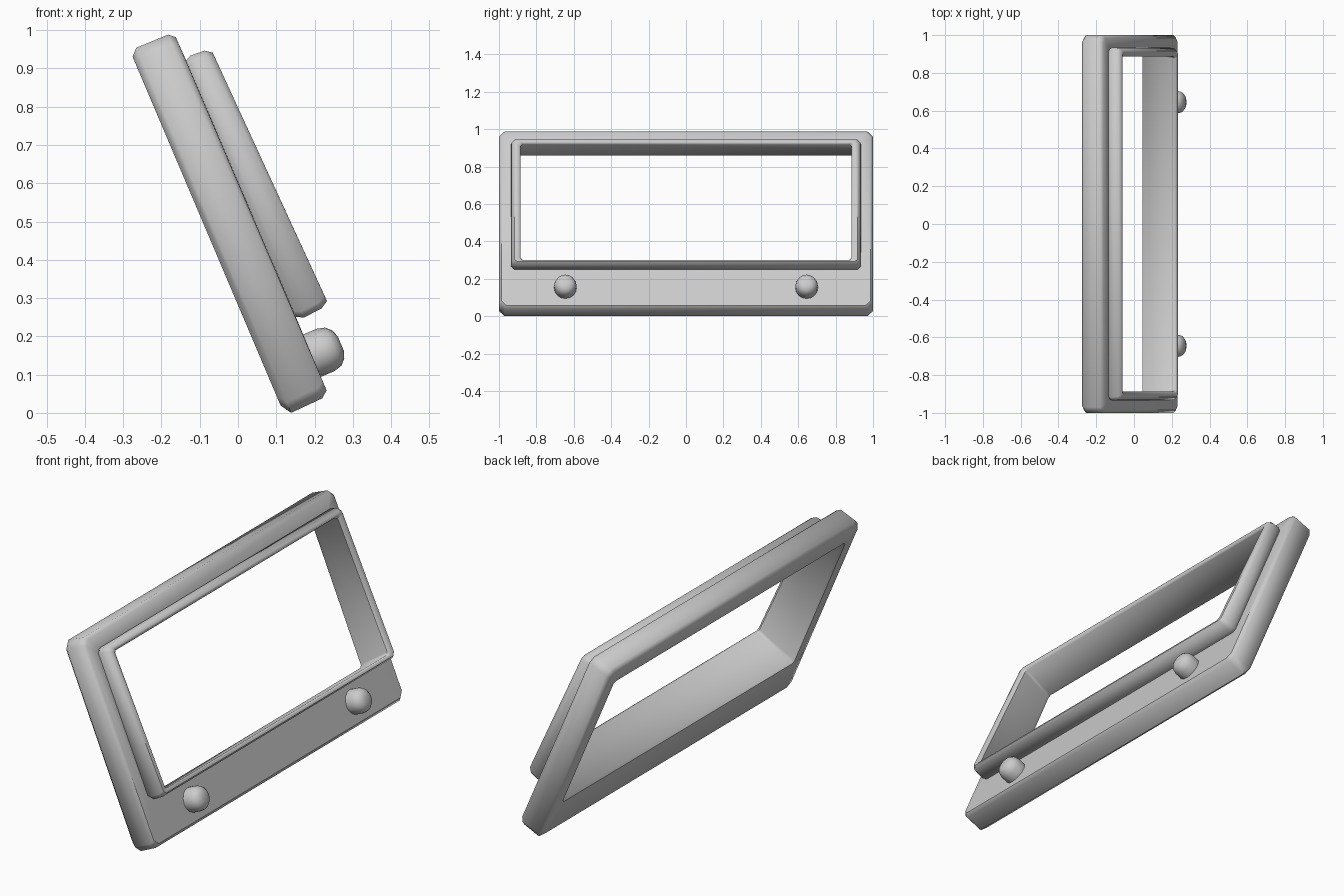
import bpy, bmesh, math
from mathutils import Vector

if "Cube" in bpy.data.objects:
    bpy.data.objects.remove(bpy.data.objects["Cube"])

A = math.radians(23)
N = Vector((math.cos(A), 0, math.sin(A)))    # outward normal of the tilted face
U = Vector((-math.sin(A), 0, math.cos(A)))   # up along the tilted face


def place(n, y, u):
    return N * n + U * u + Vector((0, y, 0))


def finish(name, bm, angle):
    bmesh.ops.recalc_face_normals(bm, faces=bm.faces)
    mesh = bpy.data.meshes.new(name)
    bm.to_mesh(mesh)
    bm.free()
    ob = bpy.data.objects.new(name, mesh)
    bpy.context.collection.objects.link(ob)
    bpy.ops.object.select_all(action='DESELECT')
    ob.select_set(True)
    bpy.context.view_layer.objects.active = ob
    bpy.ops.object.shade_smooth_by_angle(angle=math.radians(angle))
    return ob


def outline(h, u0, u1, c):
    # rectangle with cut corners
    return [(h - c, u0), (h, u0 + c), (h, u1 - c), (h - c, u1),
            (-h + c, u1), (-h, u1 - c), (-h, u0 + c), (-h + c, u0)]


# frame body: loops run round the section (n at bottom, n at top, half width, u0, u1, corner)
loops = [
    (.110, .110, .920, .145, .888, .012),   # back opening edge
    (.110, .110, .984, -.026, .964, .025),  # back face
    (.128, .128, 1.00, -.054, .982, .03),   # back chamfer
    (.218, .218, 1.00, -.051, .981, .03),   # outer side
    (.236, .234, .986, -.036, .967, .025),  # front chamfer
    (.237, .235, .925, .172, .900, .015),   # foot of raised rim
    (.256, .250, .935, .162, .908, .018),
    (.308, .290, .932, .166, .905, .018),   # rim side
    (.328, .307, .917, .178, .892, .015),   # rim face
    (.328, .307, .897, .188, .880, .012),
    (.316, .295, .886, .194, .872, .012),   # front opening edge
    (.125, .125, .915, .151, .883, .012),   # flared opening wall
]
bm = bmesh.new()
rings = []
for nb, nt, h, u0, u1, c in loops:
    rings.append([bm.verts.new(place(nb + (nt - nb) * (u - u0) / (u1 - u0), y, u))
                  for y, u in outline(h, u0, u1, c)])
for i, a in enumerate(rings):
    b = rings[(i + 1) % len(rings)]
    for j in range(8):
        k = (j + 1) % 8
        bm.faces.new((a[j], a[k], b[k], b[j]))
finish("frame_body", bm, 46)

# two rounded knobs on the lower panel
profile = [(.22, .056), (.24, .060), (.275, .060), (.297, .054), (.311, .040), (.318, .020)]
SIDES = 16
for name, yc in (("left_knob", -.645), ("right_knob", .645)):
    bm = bmesh.new()
    rings = [[bm.verts.new(place(n, yc + r * math.cos(t), .062 + r * math.sin(t)))
              for t in (2 * math.pi * i / SIDES for i in range(SIDES))]
             for n, r in profile]
    for a, b in zip(rings, rings[1:]):
        for j in range(SIDES):
            k = (j + 1) % SIDES
            bm.faces.new((a[j], a[k], b[k], b[j]))
    bm.faces.new(rings[0])
    bm.faces.new(rings[-1])
    finish(name, bm, 45)
